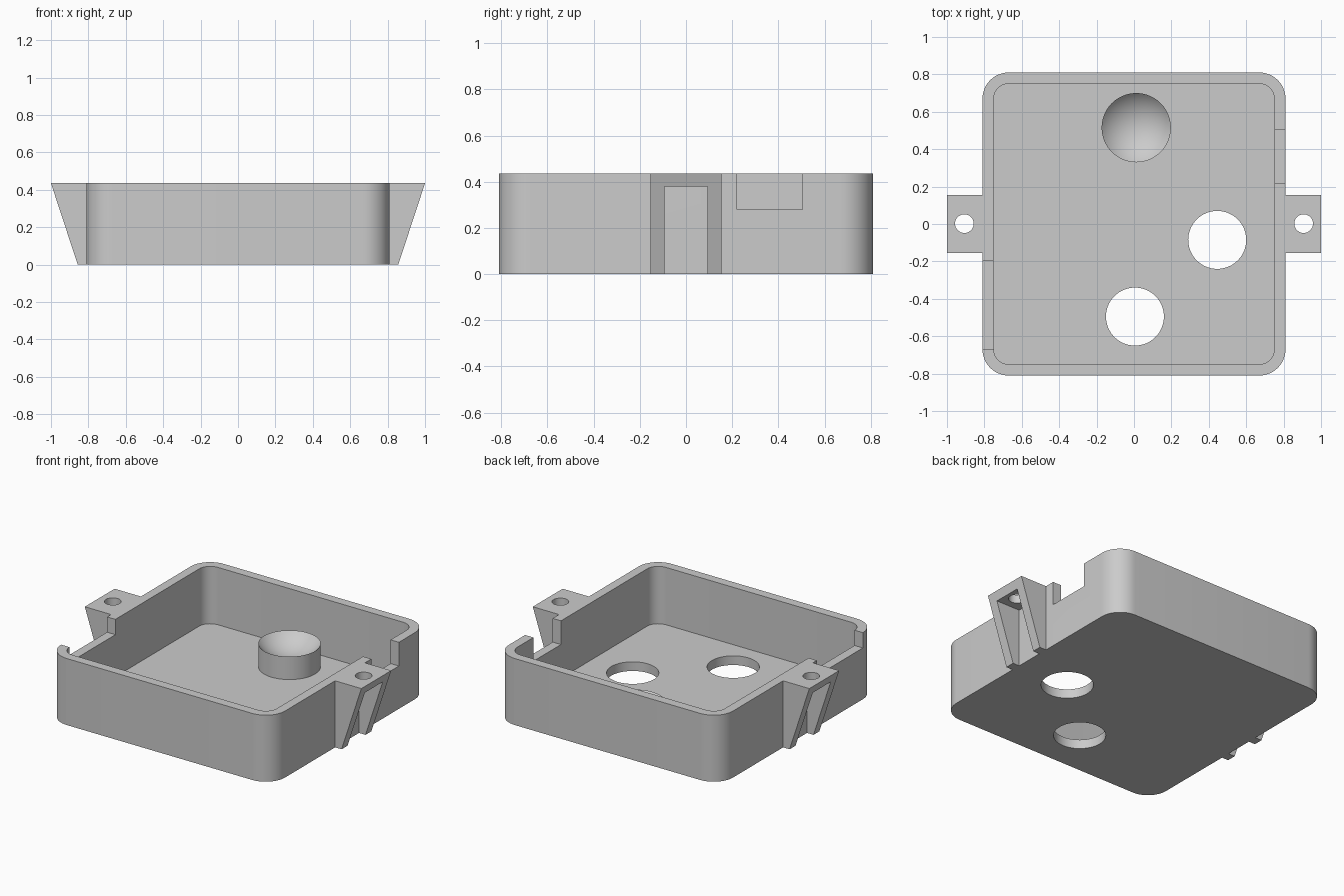
import bpy, bmesh
from math import radians, pi, sin, cos, asin

if "Cube" in bpy.data.objects:
    bpy.data.objects.remove(bpy.data.objects["Cube"], do_unlink=True)

HALF, TOP, WALL, FLOOR = 0.81, 0.435, 0.06, 0.06

grey = bpy.data.materials.new("plain_grey")
grey.use_nodes = True
colour = (0.6, 0.6, 0.6, 1)
grey.diffuse_color = colour
grey.node_tree.nodes["Principled BSDF"].inputs["Base Color"].default_value = colour


def make_object(name, bm):
    bmesh.ops.recalc_face_normals(bm, faces=bm.faces)
    mesh = bpy.data.meshes.new(name)
    bm.to_mesh(mesh)
    bm.free()
    mesh.materials.append(grey)
    obj = bpy.data.objects.new(name, mesh)
    bpy.context.collection.objects.link(obj)
    return obj


def extrude(name, outline, offset):
    """Solid made by pushing a closed 3D outline along an offset."""
    bm = bmesh.new()
    face = bm.faces.new([bm.verts.new(p) for p in outline])
    new = bmesh.ops.extrude_face_region(bm, geom=[face], use_keep_orig=True)["geom"]
    bmesh.ops.translate(bm, vec=offset, verts=[v for v in new if isinstance(v, bmesh.types.BMVert)])
    return make_object(name, bm)


def rounded_block(name, half, radius, z0, z1, steps=12):
    pts = []
    for k, (sx, sy) in enumerate([(1, 1), (-1, 1), (-1, -1), (1, -1)]):
        for i in range(steps + 1):
            a = (k + i / steps) * pi / 2
            pts.append((sx * (half - radius) + radius * cos(a),
                        sy * (half - radius) + radius * sin(a), z0))
    return extrude(name, pts, (0, 0, z1 - z0))


def block(name, x0, x1, y0, y1, z0, z1):
    return extrude(name, [(x0, y0, z0), (x1, y0, z0), (x1, y1, z0), (x0, y1, z0)], (0, 0, z1 - z0))


def cylinder(name, x, y, radius, z0, z1, sides=64):
    ring = [(x + radius * cos(2 * pi * i / sides), y + radius * sin(2 * pi * i / sides), z0)
            for i in range(sides)]
    return extrude(name, ring, (0, 0, z1 - z0))


def cut(target, cutters):
    for cutter in cutters:
        mod = target.modifiers.new("cut", "BOOLEAN")
        mod.operation, mod.solver, mod.object = "DIFFERENCE", "EXACT", cutter
    bpy.context.view_layer.update()
    graph = bpy.context.evaluated_depsgraph_get()
    mesh = bpy.data.meshes.new_from_object(target.evaluated_get(graph))
    target.modifiers.clear()
    target.data = mesh
    for cutter in cutters:
        bpy.data.objects.remove(cutter, do_unlink=True)


def smooth(obj):
    for p in obj.data.polygons:
        p.use_smooth = True
    obj.data.set_sharp_from_angle(angle=radians(30))


# Open tray with two floor holes and a notch in each side wall
tray = rounded_block("tray", HALF, 0.14, 0, TOP)
cut(tray, [
    rounded_block("cavity", HALF - WALL, 0.08, FLOOR, TOP + 0.2),
    cylinder("front_hole", 0.005, -0.495, 0.155, -0.1, 0.2),
    cylinder("side_hole", 0.445, -0.085, 0.155, -0.1, 0.2),
    block("left_notch", 0.7, 0.9, 0.22, 0.505, 0.28, 0.6),
    block("right_notch", -0.9, -0.745, -0.67, -0.195, 0.335, 0.6),
])
smooth(tray)

# Round post with a dished top, turned from a profile
R, RIM, DEPTH = 0.185, 0.21, 0.085
ball = (R * R + DEPTH * DEPTH) / (2 * DEPTH)
profile = [(0, 0, 0.02), (R, 0, 0.02), (R, 0, RIM)]
for i in range(1, 13):
    a = asin(R / ball) * (1 - i / 12)
    profile.append((ball * sin(a), 0, RIM - DEPTH + ball * (1 - cos(a))))
bm = bmesh.new()
verts = [bm.verts.new(p) for p in profile]
edges = [bm.edges.new(pair) for pair in zip(verts, verts[1:])]
bmesh.ops.spin(bm, geom=verts + edges, cent=(0, 0, 0), axis=(0, 0, 1),
               angle=2 * pi, steps=64, use_merge=True)
bmesh.ops.remove_doubles(bm, verts=bm.verts, dist=0.0005)
bmesh.ops.translate(bm, vec=(0.012, 0.515, 0), verts=bm.verts)
smooth(make_object("dished_post", bm))

# Tapered mounting ears: two ribs under a drilled plate
for side, s in (("left", 1), ("right", -1)):
    ear = extrude(side + "_mounting_ear",
                  [(s * x, -0.154, z) for x, z in
                   ((HALF, 0), (0.857, 0), (1, TOP), (HALF, TOP))], (0, 0.308, 0))
    cut(ear, [
        block("pocket", *sorted((s * 0.75, s * 1.2)), -0.093, 0.093, -0.1, 0.38),
        cylinder("screw_hole", s * 0.907, 0.002, 0.05, 0.3, 0.6, 32),
    ])
    smooth(ear)
